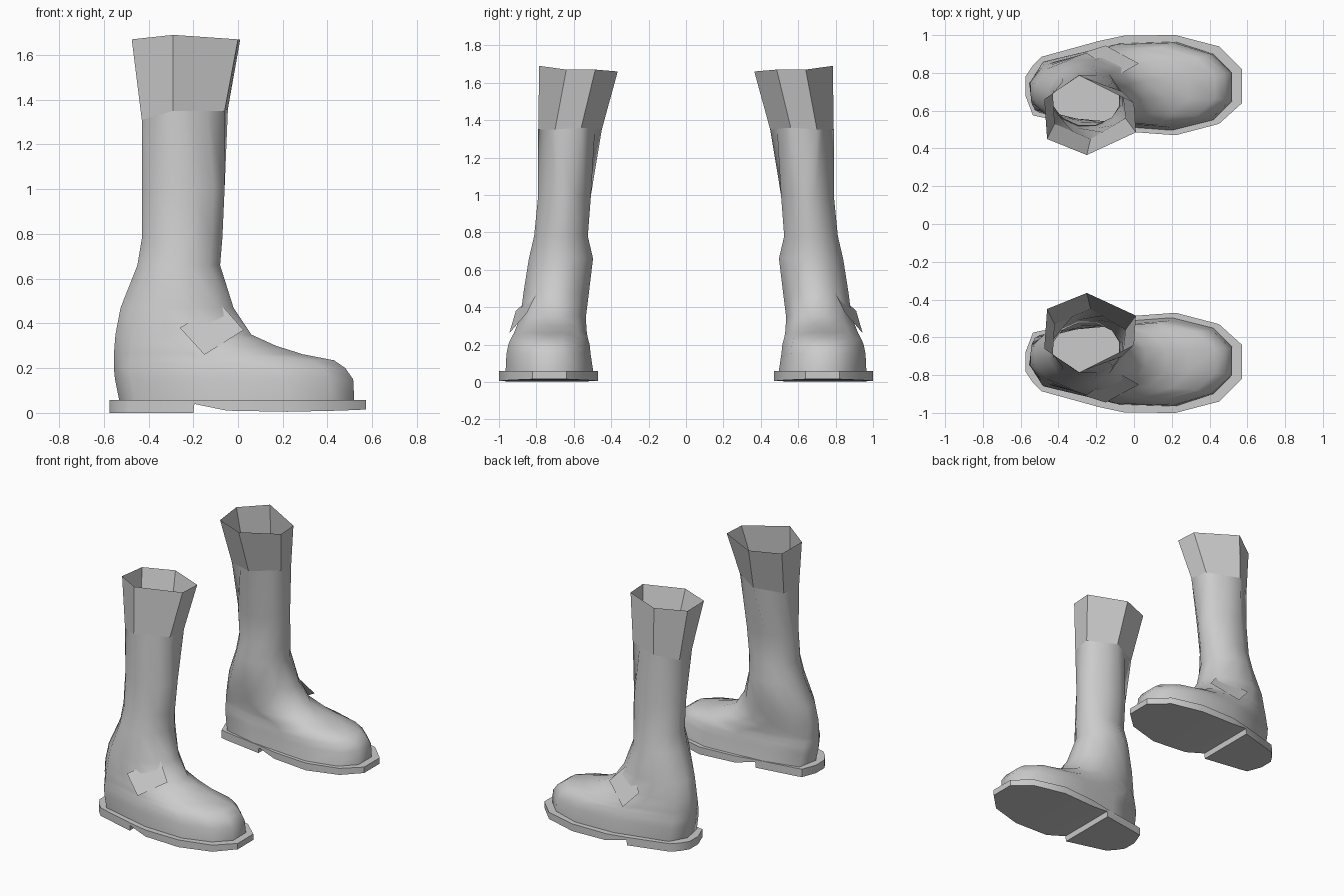
import bpy, bmesh, math

if "Cube" in bpy.data.objects:
    bpy.data.objects.remove(bpy.data.objects["Cube"])

grey = bpy.data.materials.new("boot grey")
grey.diffuse_color = (0.6, 0.6, 0.6, 1)
grey.use_nodes = True
grey.node_tree.nodes["Principled BSDF"].inputs["Base Color"].default_value = grey.diffuse_color


def make(name, verts, faces, side, smooth=None):
    """Build one part; side -1 mirrors it to the other boot."""
    me = bpy.data.meshes.new(name)
    me.from_pydata([(x, y * side, z) for x, y, z in verts], [], faces)
    bm = bmesh.new()
    bm.from_mesh(me)
    if side < 0:
        bmesh.ops.reverse_faces(bm, faces=bm.faces[:])
    bm.to_mesh(me)
    bm.free()
    me.materials.append(grey)
    ob = bpy.data.objects.new(name, me)
    bpy.context.collection.objects.link(ob)
    if smooth:
        bpy.ops.object.select_all(action='DESELECT')
        ob.select_set(True)
        bpy.context.view_layer.objects.active = ob
        bpy.ops.object.shade_smooth_by_angle(angle=math.radians(smooth))


def loft(rings):
    """Join equal rings of points, counter-clockwise and going up."""
    n = len(rings[0])
    faces = [(r * n + k, r * n + (k + 1) % n, (r + 1) * n + (k + 1) % n, (r + 1) * n + k)
             for r in range(len(rings) - 1) for k in range(n)]
    return [p for r in rings for p in r], faces


def lerp(a, b, t):
    return tuple(i + (j - i) * t for i, j in zip(a, b))


# Foot outline, from the outer toe corner round the heel
FOOT = [(.52, .80), (.42, .90), (.22, .965), (-.08, .955), (-.46, .86), (-.53, .74),
        (-.50, .59), (-.25, .53), (0, .51), (.2, .495), (.42, .55), (.52, .65)]
FOOT = [((x + .005) / .525, (y - .73) / .235) for x, y in FOOT]
ROUND = [(math.cos(math.radians(15 + 30 * k)) / .966,
          math.sin(math.radians(15 + 30 * k)) / .966) for k in range(12)]

# Height, back, front, inner side, outer side, roundness
SECTIONS = [
    (.05, -.53, .52, .495, .965, 0), (.15, -.55, .515, .51, .96, 0),
    (.20, -.555, .48, .515, .95, 0), (.235, -.555, .43, .525, .935, .1),
    (.262, -.555, .29, .53, .92, .3), (.30, -.552, .17, .533, .905, .5),
    (.35, -.548, .06, .535, .885, .8), (.47, -.525, -.02, .52, .87, 1),
    (.66, -.45, -.08, .497, .84, 1), (.78, -.43, -.07, .525, .812, 1),
    (1.0, -.43, -.06, .508, .79, 1)]

# Six-sided cuff: lower edge and flared rim
CUFF_LOW = [(-.06, .70, 1.35), (-.29, .79, 1.35), (-.43, .69, 1.31),
            (-.42, .53, 1.33), (-.23, .45, 1.35), (-.045, .56, 1.36)]
CUFF_TOP = [(0, .64, 1.67), (-.29, .785, 1.69), (-.475, .66, 1.67),
            (-.46, .45, 1.66), (-.25, .365, 1.66), (.01, .485, 1.67)]
SLOTS = [0, 3, 5, 6, 8, 11, 12]

# Sole stations: x, inner side, outer side, underside height
SOLE = [(-.575, .68, .78, 0), (-.535, .575, .84, 0), (-.49, .565, .885, 0),
        (-.20, .52, .965, 0), (-.195, .52, .967, .04), (-.05, .49, .998, .01),
        (.22, .47, 1.0, .005), (.45, .53, .94, .01), (.572, .64, .82, .015)]

for side, label in ((1, "left"), (-1, "right")):
    # Smooth foot and shaft, ending on the cuff's lower edge
    rings = []
    for z, xb, xf, yi, yo, t in SECTIONS:
        ring = []
        for f, r in zip(FOOT, ROUND):
            u, v = lerp(f, r, t)
            ring.append(((xb + xf) / 2 + u * (xf - xb) / 2,
                         (yi + yo) / 2 + v * (yo - yi) / 2, z))
        rings.append(ring)
    top = []
    for i in range(6):
        a, b = SLOTS[i], SLOTS[i + 1]
        for k in range(a, b):
            top.append(lerp(CUFF_LOW[i], CUFF_LOW[(i + 1) % 6], (k - a) / (b - a)))
    rings.append(top)
    make(label + "_boot_upper", *loft(rings), side, 80)

    # Flared faceted cuff
    make(label + "_cuff", *loft([CUFF_LOW, CUFF_TOP]), side)

    # Sole with a stepped heel
    slices = [[(x, yi, .058), (x, yo, .058), (x, yo, z), (x, yi, z)]
              for x, yi, yo, z in SOLE]
    verts, faces = loft(slices)
    faces = [f[::-1] for f in faces]
    e = len(verts)
    faces += [(0, 1, 2, 3), (e - 1, e - 2, e - 3, e - 4)]
    make(label + "_sole", verts, faces, side, 40)

    # Slanted side patch
    make(label + "_side_patch",
         [(-.26, .91, .38), (-.08, .79, .49), (.025, .85, .37), (-.15, .945, .26)],
         [(0, 1, 2, 3)], side)
